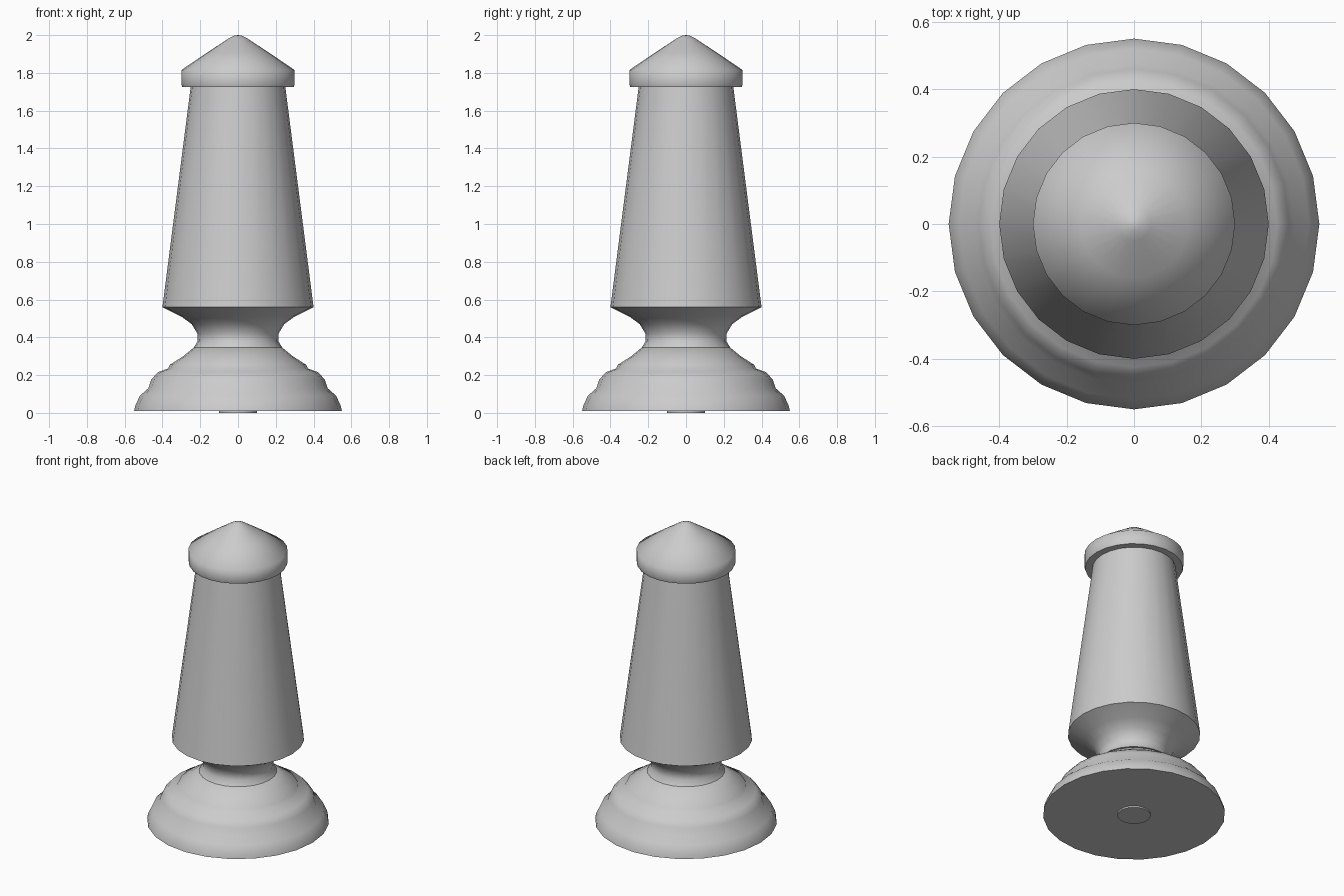
import bpy
import bmesh
import math

cube = bpy.data.objects.get("Cube")
if cube:
    bpy.data.objects.remove(cube, do_unlink=True)

# One plain stone colour
stone = bpy.data.materials.new("grey stone")
stone.use_nodes = True
stone.diffuse_color = (0.6, 0.6, 0.6, 1)
stone.node_tree.nodes["Principled BSDF"].inputs["Base Color"].default_value = (0.6, 0.6, 0.6, 1)


def lathe(name, profile, sides=24, angle=35):
    """Spin a (radius, height) profile about z, with both ends closed."""
    bm = bmesh.new()
    rings = []
    for r, z in profile:
        if r == 0:
            rings.append([bm.verts.new((0, 0, z))] * sides)
        else:
            turns = [2 * math.pi * i / sides for i in range(sides)]
            rings.append([bm.verts.new((r * math.cos(a), r * math.sin(a), z)) for a in turns])
    for low, high in zip(rings, rings[1:]):
        for i in range(sides):
            j = (i + 1) % sides
            bm.faces.new(list(dict.fromkeys((low[i], low[j], high[j], high[i]))))
    for ring in (rings[0], rings[-1]):
        if ring[0] != ring[1]:
            bm.faces.new(ring)
    bmesh.ops.recalc_face_normals(bm, faces=bm.faces)
    mesh = bpy.data.meshes.new(name)
    bm.to_mesh(mesh)
    bm.free()
    obj = bpy.data.objects.new(name, mesh)
    bpy.context.collection.objects.link(obj)
    mesh.materials.append(stone)
    bpy.ops.object.select_all(action='DESELECT')
    obj.select_set(True)
    bpy.context.view_layer.objects.active = obj
    bpy.ops.object.shade_smooth_by_angle(angle=math.radians(angle))
    return obj


# Stepped, moulded foot
lathe("base", [(0.1, 0), (0.1, 0.01), (0.55, 0.01), (0.545, 0.035), (0.52, 0.09),
               (0.475, 0.13), (0.46, 0.175), (0.425, 0.215), (0.37, 0.235),
               (0.36, 0.255), (0.29, 0.3), (0.235, 0.345)], angle=50)

# Narrow waist flaring out to the shaft
lathe("neck", [(0.235, 0.345), (0.213, 0.38), (0.215, 0.42), (0.245, 0.47),
               (0.3, 0.51), (0.4, 0.56)], angle=50)

# Tapered column
lathe("shaft", [(0.4, 0.56), (0.25, 1.73)])

# Conical top with a short rim
lathe("cap", [(0.24, 1.725), (0.295, 1.725), (0.3, 1.74), (0.3, 1.815), (0.16, 1.91),
              (0.05, 1.982), (0.02, 1.997), (0, 2.0)], angle=60)
